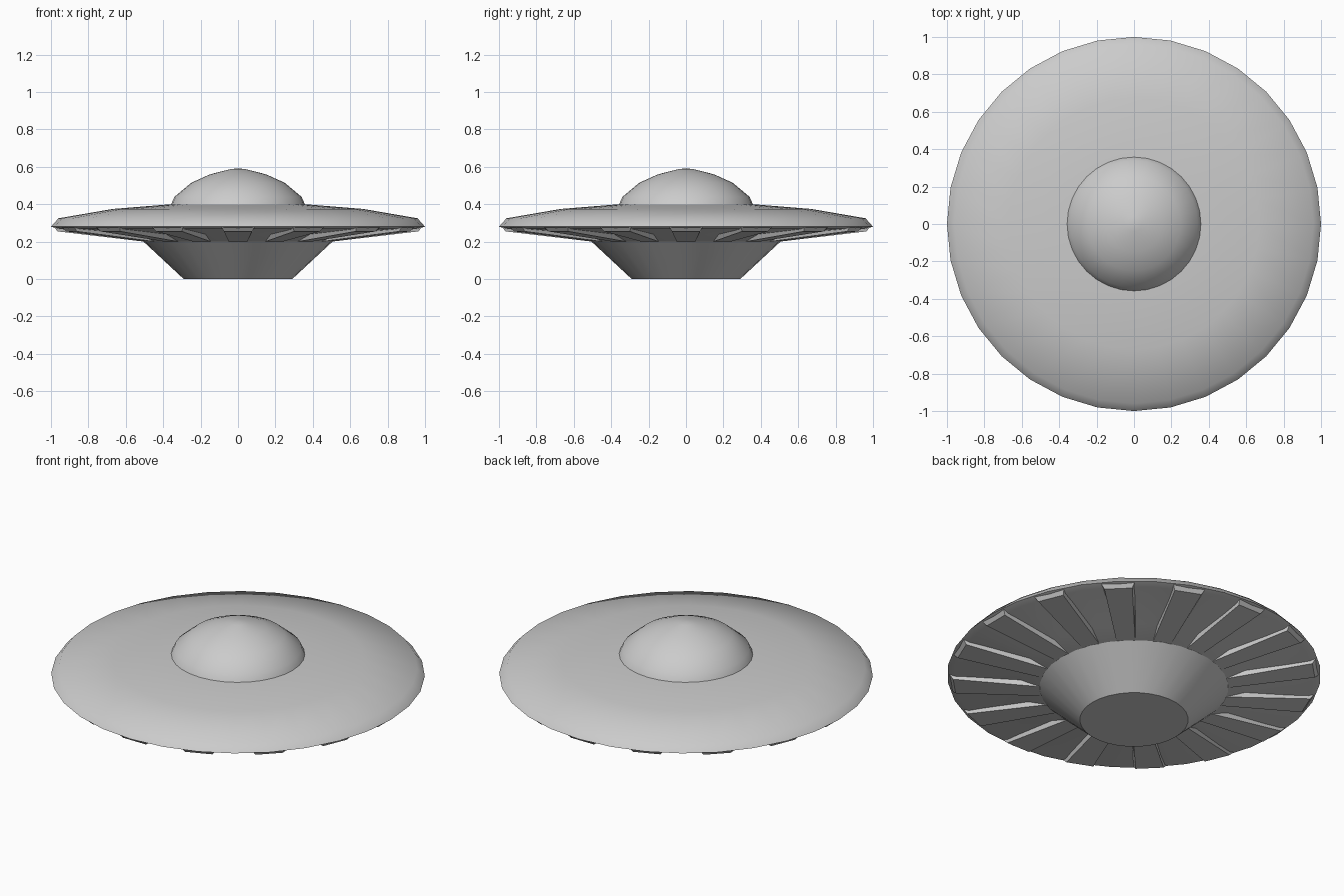
import bpy, bmesh, math
from mathutils import Matrix

if "Cube" in bpy.data.objects:
    bpy.data.objects.remove(bpy.data.objects["Cube"])

SIDES = 32
RIBS = 16


def finish(name, bm, angle):
    bmesh.ops.remove_doubles(bm, verts=bm.verts, dist=1e-5)
    bmesh.ops.recalc_face_normals(bm, faces=bm.faces)
    mesh = bpy.data.meshes.new(name)
    bm.to_mesh(mesh)
    bm.free()
    obj = bpy.data.objects.new(name, mesh)
    bpy.context.collection.objects.link(obj)
    bpy.ops.object.select_all(action='DESELECT')
    obj.select_set(True)
    bpy.context.view_layer.objects.active = obj
    bpy.ops.object.shade_smooth_by_angle(angle=math.radians(angle))
    return obj


def lathe(name, profile, angle):
    bm = bmesh.new()
    verts = [bm.verts.new((r, 0, z)) for r, z in profile]
    edges = [bm.edges.new(pair) for pair in zip(verts, verts[1:])]
    bmesh.ops.spin(bm, geom=verts + edges, axis=(0, 0, 1), cent=(0, 0, 0),
                   angle=math.tau, steps=SIDES)
    return finish(name, bm, angle)


# Saucer: recessed underside, thin rim and shallow upper deck
lathe("saucer_hull", [(0, 0.22), (0.505, 0.2), (0.61, 0.24), (0.96, 0.268),
                      (1.0, 0.28), (0.96, 0.325), (0.67, 0.375),
                      (0.36, 0.40), (0, 0.40)], 45)

# Tapered hub under the saucer
lathe("lower_hub", [(0, 0), (0.29, 0), (0.505, 0.2), (0, 0.22)], 40)

# Cockpit dome
lathe("dome", [(0, 0.39), (0.36, 0.395), (0.34, 0.44), (0.25, 0.515),
               (0.15, 0.56), (0.04, 0.588), (0, 0.592)], 40)

# Radial ribs with sloping sides standing proud of the underside
bm = bmesh.new()
for i in range(RIBS):
    turn = Matrix.Rotation(math.tau * i / RIBS, 4, 'Z')
    # radius, half width, height: lower and upper section at each end
    inner = [(0.5, -0.05, 0.2), (0.5, 0.05, 0.2), (0.5, 0.06, 0.27), (0.5, -0.06, 0.27)]
    outer = [(0.965, -0.075, 0.255), (0.965, 0.075, 0.255),
             (0.985, 0.09, 0.28), (0.985, -0.09, 0.28)]
    a = [bm.verts.new(p) for p in inner]
    b = [bm.verts.new(p) for p in outer]
    bm.faces.new(a)
    bm.faces.new(b[::-1])
    for k in range(4):
        n = (k + 1) % 4
        bm.faces.new((a[k], b[k], b[n], a[n]))
    bmesh.ops.transform(bm, matrix=turn, verts=a + b)
finish("underside_ribs", bm, 40)
